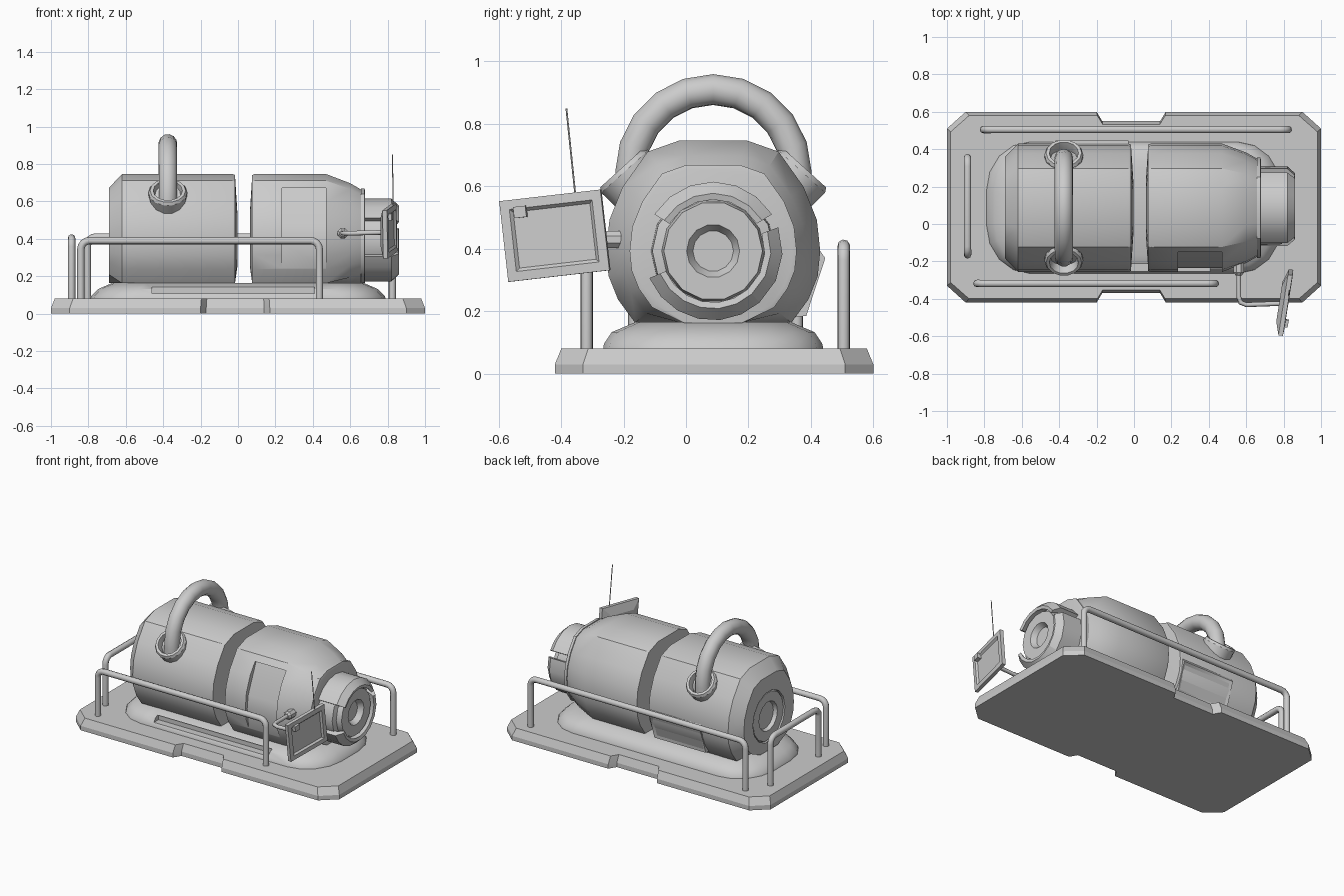
import bpy, bmesh, math
from math import sin, cos, pi, radians
from mathutils import Vector, Matrix

if "Cube" in bpy.data.objects:
    bpy.data.objects.remove(bpy.data.objects["Cube"])

CY, CZ = 0.087, 0.393   # tank axis


def finish(name, bm, angle=32):
    bmesh.ops.recalc_face_normals(bm, faces=bm.faces)
    me = bpy.data.meshes.new(name)
    bm.to_mesh(me)
    bm.free()
    ob = bpy.data.objects.new(name, me)
    bpy.context.collection.objects.link(ob)
    smooth(ob, angle)
    return ob


def smooth(ob, angle=32):
    bpy.ops.object.select_all(action='DESELECT')
    ob.select_set(True)
    bpy.context.view_layer.objects.active = ob
    bpy.ops.object.shade_smooth_by_angle(angle=radians(angle))


def loft(name, rings, closed=False, angle=32, mat=None):
    """Skin a list of rings; cap the ends unless closed into a loop."""
    bm = bmesh.new()
    vs = [[bm.verts.new(p) for p in r] for r in rings]
    n = len(vs[0])
    pairs = list(zip(vs, vs[1:])) + ([(vs[-1], vs[0])] if closed else [])
    for a, b in pairs:
        for i in range(n):
            j = (i + 1) % n
            bm.faces.new((a[i], a[j], b[j], b[i]))
    if not closed:
        bm.faces.new(vs[0])
        bm.faces.new(vs[-1])
    if mat:
        bm.transform(mat)
    return finish(name, bm, angle)


def lathe(name, profile, n=14, closed=False, mat=None):
    """Turn (x, radius) points round the x axis, flat side up."""
    mat = mat or Matrix.Translation((0, CY, CZ))
    rings = [[(x, r * sin(2 * pi * (i + .5) / n), r * cos(2 * pi * (i + .5) / n))
              for i in range(n)] for x, r in profile]
    return loft(name, rings, closed, mat=mat)


def prism(name, pts, x0, x1):
    return loft(name, [[(x, y, z) for y, z in pts] for x in (x0, x1)], angle=20)


def tube(name, path, r, n=8):
    pts = [Vector(p) for p in path]
    rings, u = [], None
    for i, p in enumerate(pts):
        t = (pts[min(i + 1, len(pts) - 1)] - pts[max(i - 1, 0)]).normalized()
        u = u or t.orthogonal()
        u = (u - t * u.dot(t)).normalized()
        v = t.cross(u)
        rings.append([p + (u * cos(2 * pi * k / n) + v * sin(2 * pi * k / n)) * r for k in range(n)])
    return loft(name, rings, angle=50)


def cut(ob, cutter, angle=32):
    m = ob.modifiers.new("cut", 'BOOLEAN')
    m.object, m.operation, m.solver = cutter, 'DIFFERENCE', 'EXACT'
    bpy.ops.object.select_all(action='DESELECT')
    bpy.context.view_layer.objects.active = ob
    ob.select_set(True)
    bpy.ops.object.modifier_apply(modifier=m.name)
    bpy.data.objects.remove(cutter)
    smooth(ob, angle)


# base plate with chamfered corners and a notch on each long side
q = [(1, -.42), (1, .32), (.9, .51), (.17, .51), (.14, .46), (-.17, .46), (-.2, .51), (-.9, .51), (-1, .42)]
half = [(1, .42), *q[2:]]
outline = half + [(x, -y) for x, y in reversed(half)]
loft("base_plate", [[(x * sx, .09 + y * sy, z) for x, y in outline]
                    for z, sx, sy in ((0, 1, 1), (.03, 1, 1), (.08, .98, .96))], angle=15)

# rounded pedestal
def oval(rx, ry, z, c):
    pts = []
    for sx, sy, a0 in ((1, 1, 0), (-1, 1, 90), (-1, -1, 180), (1, -1, 270)):
        for k in range(5):
            a = radians(a0 + 22.5 * k)
            pts.append((sx * (rx - c * .9) + c * .9 * cos(a), CY + sy * (ry - c) + c * sin(a), z))
    return pts

ped = loft("pedestal", [oval(.79, .353, .075, .26), oval(.785, .35, .095, .26), oval(.745, .325, .133, .24),
                        oval(.67, .25, .165, .2)])
cut(ped, prism("slot_cutter", [(-.4, .108), (-.205, .108), (-.205, .143), (-.4, .143)], -.46, .41))

# split tank: one cross-section scaled along x, flat underneath
sec = [(.108, .354), (.21, .318), (.29, .205), (.332, .1), (.343, 0), (.335, -.08),
       (.305, -.155), (.25, -.232), (.12, -.35)]
sec = sec + [(-y, z) for y, z in reversed(sec)]

def tank(name, stations):
    return loft(name, [[(x, CY + y * s, max(CZ + z * s, .163)) for y, z in sec] for x, s in stations])

rear = tank("rear_tank", [(-.69, .45), (-.69, .79), (-.62, 1), (-.03, 1), (-.016, .985), (-.003, .4)])
front = tank("front_tank", [(.063, .4), (.076, .985), (.09, 1), (.47, 1), (.60, .86), (.67, .745)])
cut(rear, lathe("rear_hole_cutter", [(-.8, .19), (-.66, .17)]))
lathe("rear_ring", [(-.66, .175), (-.685, .165), (-.685, .1), (-.64, .085), (-.64, .01)])
cut(front, prism("door_cutter", [(-.138, .672), (-.225, .47), (-.236, .38), (-.215, .2),
                                 (-.5, .2), (-.5, .672)], .235, .47))
tank("front_flange", [(.655, .74), (.658, .78), (.676, .78), (.68, .74)])

# raised hatch on the back of the rear tank
hatch = prism("rear_hatch", [(.38, .40), (.425, .40), (.446, .37), (.385, .185), (.33, .18)], -.42, -.03)
bm = bmesh.new()
bm.from_mesh(hatch.data)
face = max(bm.faces, key=lambda f: f.normal.y * f.calc_area())
bmesh.ops.inset_region(bm, faces=[face], thickness=.025)
bmesh.ops.translate(bm, verts=face.verts, vec=(0, -.008, .002))
bm.to_mesh(hatch.data)
bm.free()

# nose hub with a socket, wrapped by two shell segments
lathe("nose_hub", [(.66, .2), (.79, .195), (.80, .165), (.835, .158), (.835, .085), (.80, .065), (.80, .005)])

def shell(name, a0, a1, n=6):
    prof = [(.67, .19), (.67, .222), (.82, .222), (.86, .185), (.855, .165), (.81, .185)]
    rings = []
    for k in range(n + 1):
        a = radians(a0 + (a1 - a0) * k / n)
        rings.append([(x, CY + r * cos(a), CZ + r * sin(a)) for x, r in prof])
    loft(name, rings)

shell("nose_shell_top", 32, 148)
shell("nose_shell_bottom", 203, 312)
shell("nose_shell_right", -48, 20, 3)

# arched pipe and its two collars
tube("arch_pipe", [(-.375, CY + .265 * s, z) for s, z in ((-1, .56), (-1, .62))] +
     [(-.375, CY - .265 * cos(pi * k / 10), .645 + .265 * sin(pi * k / 10)) for k in range(11)] +
     [(-.375, CY + .265, .62), (-.375, CY + .265, .56)], .05, 12)
for side, label in ((1, "back"), (-1, "front")):
    axis = Vector((0, .67 * side, .74))
    m = Matrix.Translation((-.375, CY + .29 * side, .655)) @ axis.to_track_quat('X', 'Z').to_matrix().to_4x4()
    lathe("pipe_collar_" + label, [(-.08, .1), (-.01, .104), (.005, .095), (.005, .078), (-.03, .07), (-.08, .07)],
          14, True, m)

# guard rails
def rail(name, a, b, top, r=.02):
    a, b = Vector((*a, 0)), Vector((*b, 0))
    d, up, c = (b - a).normalized(), Vector((0, 0, 1)), .045
    path = [a + up * .07]
    for p, s, order in ((a, 1, range(5)), (b, -1, range(4, -1, -1))):
        for k in order:
            t = pi / 2 * k / 4
            path.append(p + d * s * c * (1 - cos(t)) + up * (top - c + c * sin(t)))
    tube(name, path + [b + up * .07], r)

rail("front_rail", (-.84, -.318), (.435, -.318), .39)
rail("back_rail", (-.805, .505), (.825, .505), .41)
rail("end_rail", (-.89, -.165), (-.89, .355), .405)

# control screen on a bent arm
tube("screen_arm", [(.56, -.22, .43), (.56, -.39, .43), (.57, -.42, .43), (.60, -.432, .43), (.79, -.425, .435)], .013)
lathe("arm_mount", [(-.02, .03), (.04, .03), (.055, .018)], 8,
      mat=Matrix.Translation((.56, -.22, .43)) @ Matrix.Rotation(-pi / 2, 4, 'Z'))
pose = Matrix.Translation((.812, -.42, .442)) @ Matrix.Rotation(radians(-9), 4, 'Z') @ Matrix.Rotation(radians(6.5), 4, 'X')

def rect(x, w, h):
    return [(x, -w, -h), (x, w, -h), (x, w, h), (x, -w, h)]

loft("screen", [rect(-.035, .1, .075), rect(-.012, .165, .13), rect(.012, .165, .13), rect(.014, .135, .1),
                rect(.003, .125, .09)], angle=15, mat=pose)
loft("screen_clip", [[(x, y - .1, z + .088) for x, y, z in rect(d, .02, .018)] for d in (.0, .03)], angle=15, mat=pose)
tube("antenna", [(.83, -.353, .56), (.826, -.383, .85)], .003, 5)
